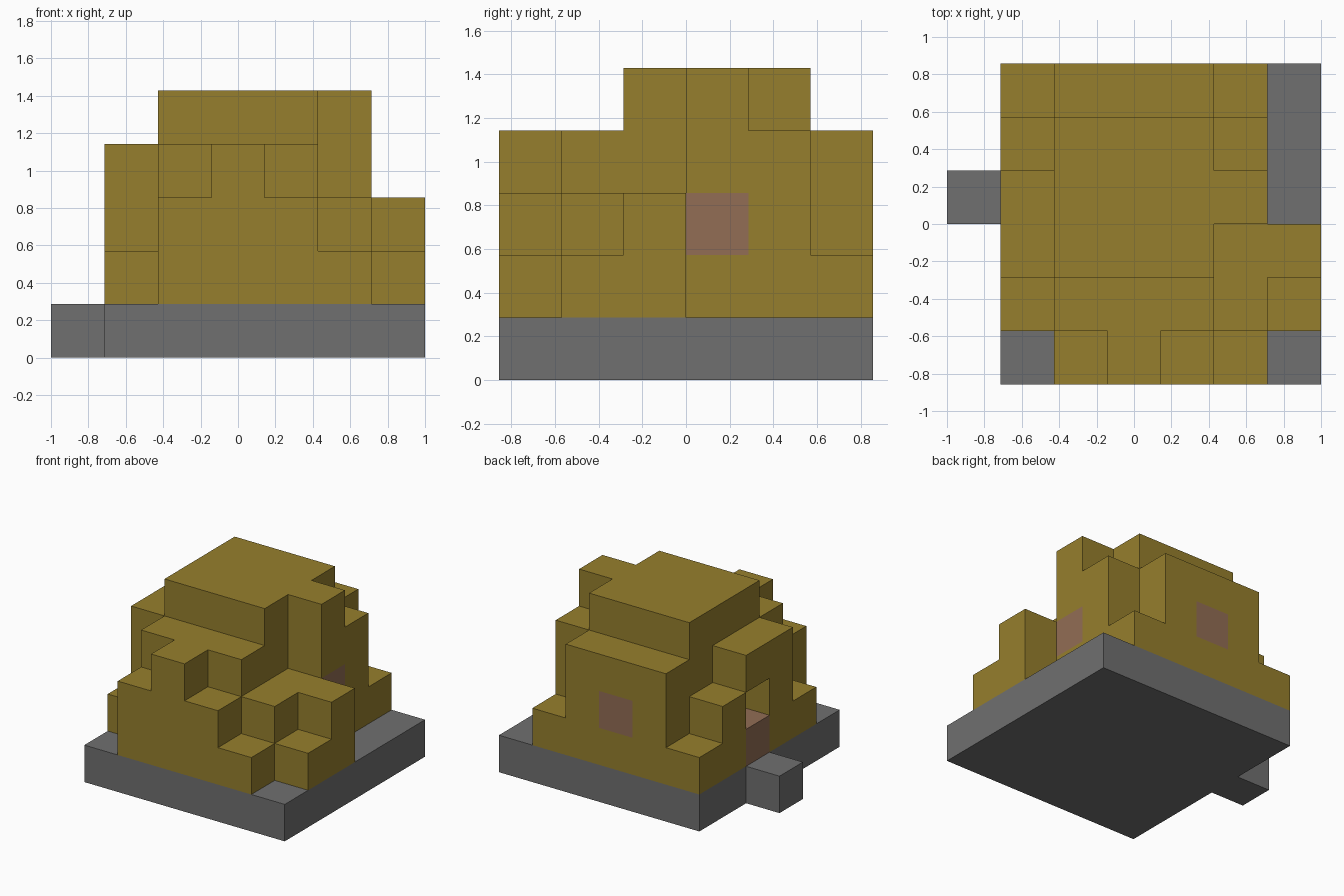
import bpy
import bmesh
from mathutils import Vector

cube = bpy.data.objects.get("Cube")
if cube:
    bpy.data.objects.remove(cube, do_unlink=True)

UNIT = 2 / 7                       # edge length of one block
ORIGIN = Vector((-3.5, -3, 0))     # corner of block (0, 0, 0), in blocks


def make_material(name, color):
    mat = bpy.data.materials.new(name)
    mat.use_nodes = True
    mat.diffuse_color = (*color, 1)
    for node in mat.node_tree.nodes:
        if node.type == 'BSDF_PRINCIPLED':
            node.inputs["Base Color"].default_value = (*color, 1)
            node.inputs["Roughness"].default_value = 0.9
    return mat


olive = make_material("olive straw", (0.305, 0.212, 0.026))
grey = make_material("grey stone", (0.162, 0.162, 0.162))
pink = make_material("dusty pink", (0.287, 0.153, 0.089))


def block_object(name, cells, materials, accents=()):
    """Skin a set of blocks, leaving out the faces shared by two blocks."""
    bm = bmesh.new()
    for cell in sorted(cells):
        centre = Vector(cell) + Vector((0.5, 0.5, 0.5))
        for axis in range(3):
            for sign in (-1, 1):
                step = [0, 0, 0]
                step[axis] = sign
                normal = Vector(step)
                if tuple(c + s for c, s in zip(cell, step)) in cells:
                    continue
                u = Vector([float(i == (axis + 1) % 3) for i in range(3)])
                v = normal.cross(u)
                corners = [centre + (normal + a * u + b * v) / 2
                           for a, b in ((-1, -1), (1, -1), (1, 1), (-1, 1))]
                face = bm.faces.new(
                    [bm.verts.new((p + ORIGIN) * UNIT) for p in corners])
                face.material_index = int(cell in accents)
    bmesh.ops.remove_doubles(bm, verts=bm.verts[:], dist=0.001)
    mesh = bpy.data.meshes.new(name)
    bm.to_mesh(mesh)
    bm.free()
    for mat in materials:
        mesh.materials.append(mat)
    obj = bpy.data.objects.new(name, mesh)
    bpy.context.collection.objects.link(obj)
    return obj


# Stone slab with a doorstep sticking out on the right side
slab = {(x, y, 0) for x in range(1, 7) for y in range(6)}
slab.add((0, 3, 0))
block_object("stone_base", slab, [grey])

# Stepped hut: top level of each column, rows run front to back, columns along x
heights = ["0134321",
           "0244432",
           "0455533",
           "0455551",
           "0355541",
           "0244421"]
hut = {(x, y, z) for y, row in enumerate(heights)
       for x, top in enumerate(row) for z in range(1, int(top))}

# Open upper half of the doorway, under its lintel
hut.discard((1, 3, 2))

# Pink blocks: lower door, left window, back window
accents = {(1, 3, 1), (5, 3, 2), (3, 5, 2)}
block_object("hut_walls", hut, [olive, pink], accents)
